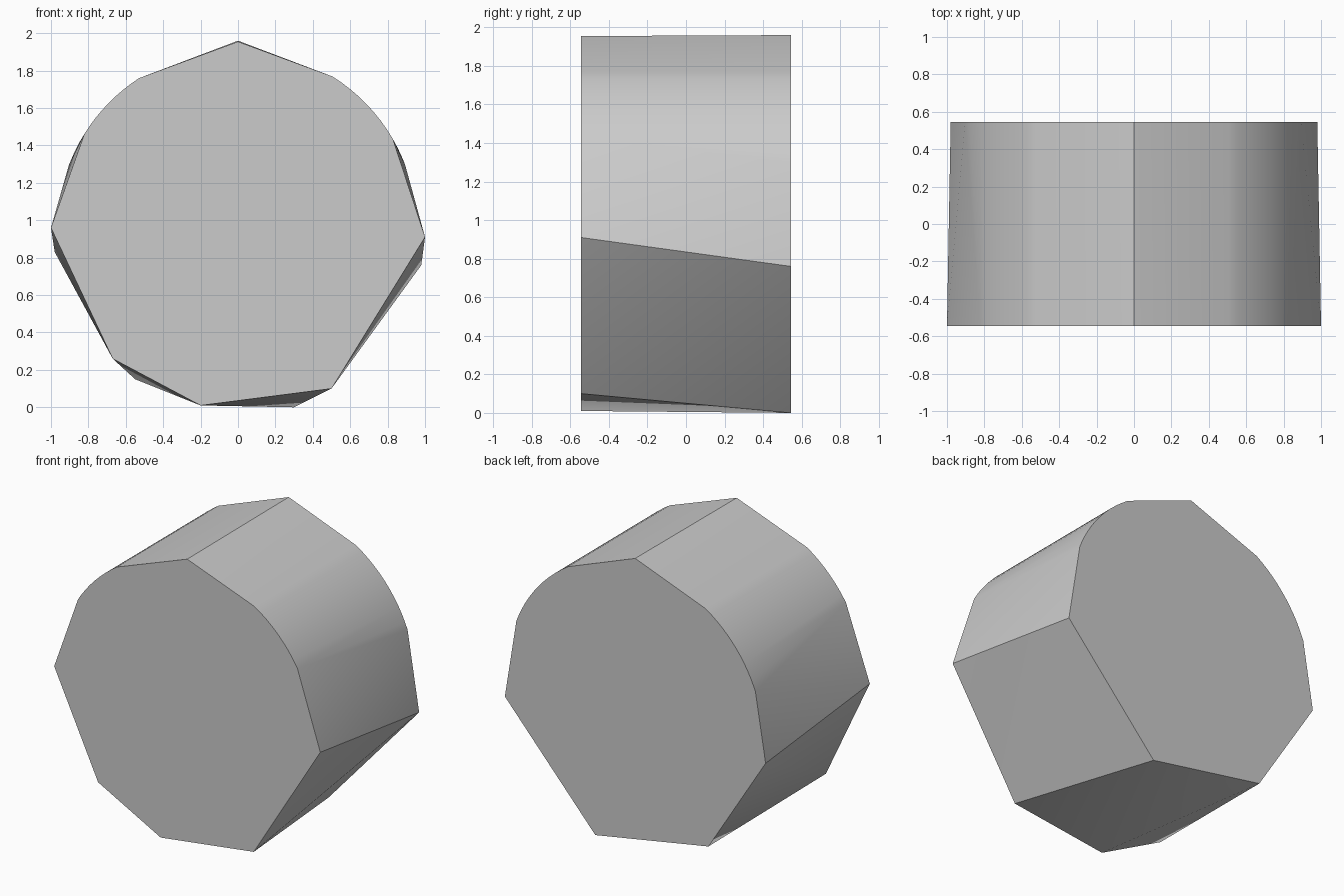
import bpy
import bmesh
from math import radians, sin, cos

cube = bpy.data.objects.get("Cube")
if cube:
    bpy.data.objects.remove(cube, do_unlink=True)

HALF_DEPTH = 0.545
CENTRE_X, CENTRE_Z, RADIUS = -0.005, 0.953, 0.962


def arc(start, end, steps):
    """Points on the rounded shoulder, angles in degrees."""
    angles = [radians(start + (end - start) * i / steps) for i in range(steps + 1)]
    return [(CENTRE_X + RADIUS * cos(a), CENTRE_Z + RADIUS * sin(a)) for a in angles]


# Front and back outlines share the shoulders but have different lower corners
shoulders = arc(58, 30, 8) + arc(123, 148, 8)
front = shoulders + [(0, 1.955), (1.0, 0.91), (0.5, 0.10),
                     (-0.2, 0.01), (-0.67, 0.26), (-1.0, 0.96)]
back = shoulders + arc(27, 21, 2) + arc(151, 159, 2) + [
    (0, 1.96), (0.98, 0.76), (0.3, 0.0), (-0.55, 0.15), (-0.98, 0.83)]

# Convex body spanning the two outlines
bm = bmesh.new()
for outline, y in ((front, -HALF_DEPTH), (back, HALF_DEPTH)):
    for x, z in outline:
        bm.verts.new((x, y, z))
bmesh.ops.convex_hull(bm, input=bm.verts[:])
bmesh.ops.dissolve_limit(bm, angle_limit=radians(0.2), verts=bm.verts[:], edges=bm.edges[:])
bmesh.ops.recalc_face_normals(bm, faces=bm.faces[:])
mesh = bpy.data.meshes.new("faceted_drum")
bm.to_mesh(mesh)
bm.free()

drum = bpy.data.objects.new("faceted_drum", mesh)
bpy.context.collection.objects.link(drum)

# Single plain grey
grey = bpy.data.materials.new("light_grey")
grey.use_nodes = True
colour = (0.6, 0.6, 0.6, 1.0)
grey.diffuse_color = colour
grey.node_tree.nodes["Principled BSDF"].inputs["Base Color"].default_value = colour
mesh.materials.append(grey)

# Smooth shoulders, sharp corners
bpy.ops.object.select_all(action="DESELECT")
drum.select_set(True)
bpy.context.view_layer.objects.active = drum
bpy.ops.object.shade_smooth_by_angle(angle=radians(30))
